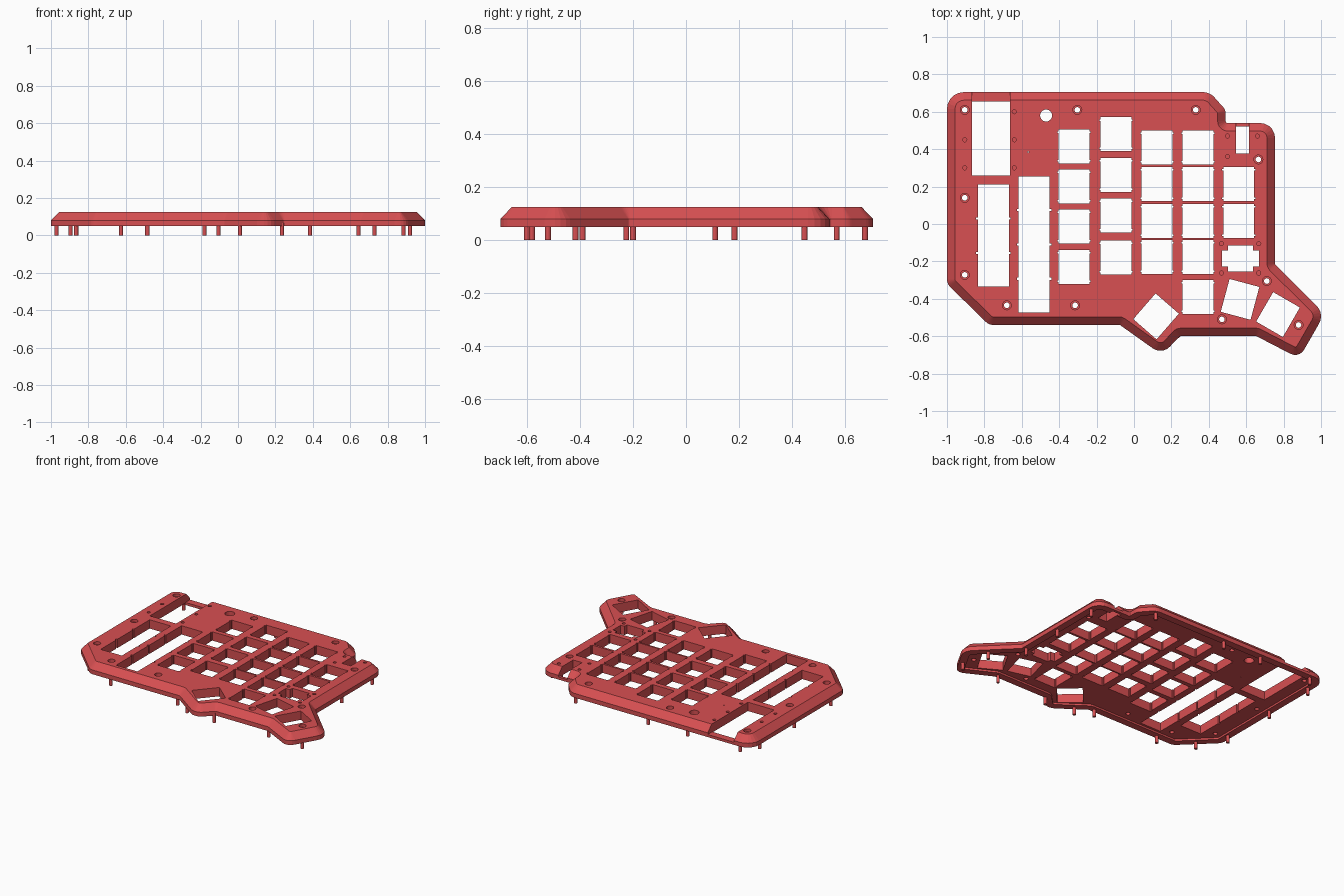
import bpy, bmesh, math
from mathutils import Vector, Matrix

if "Cube" in bpy.data.objects:
    bpy.data.objects.remove(bpy.data.objects["Cube"])

red = bpy.data.materials.new("case_red")
red.diffuse_color = (0.69, 0.08, 0.085, 1)
red.use_nodes = True
red.node_tree.nodes["Principled BSDF"].inputs["Base Color"].default_value = red.diffuse_color

# Case outline, clockwise: x, y, corner radius
OUTLINE = [(-1, .705, .09), (.405, .705, .08), (.49, .61, .05), (.49, .54, .01),
           (.754, .54, .08), (.754, -.215, .01), (1.02, -.48, .08), (.883, -.718, .055),
           (.655, -.6, .01), (.245, -.6, .01), (.15, -.70, .07), (-.075, -.54, .01),
           (-.775, -.54, .06), (-1, -.32, .06)]


def outline(inset, segs=5):
    """Outline moved inwards, with every corner rounded by the same number of points."""
    pts, n = [], len(OUTLINE)
    P = [Vector(p[:2]) for p in OUTLINE]
    for i in range(n):
        d1, d2 = (P[i] - P[i - 1]).normalized(), (P[(i + 1) % n] - P[i]).normalized()
        n1, n2 = Vector((d1.y, -d1.x)), Vector((d2.y, -d2.x))
        q = P[i] + (n1 + n2) * inset / (1 + n1.dot(n2))
        turn = math.atan2(d1.x * d2.y - d1.y * d2.x, d1.dot(d2))
        side = 1 if turn < 0 else -1
        r = max(.005, OUTLINE[i][2] - side * inset)
        start = q - d1 * r * math.tan(abs(turn) / 2)
        c = start + n1 * side * r
        for k in range(segs + 1):
            pts.append(c + Matrix.Rotation(turn * k / segs, 2) @ (start - c))
    return pts


def loft(bm, layers):
    """Solid through stacked outlines given as (inset, z)."""
    rings = [[bm.verts.new((p.x, p.y, z)) for p in outline(d)] for d, z in layers]
    n = len(rings[0])
    for a, b in zip(rings, rings[1:]):
        for i in range(n):
            bm.faces.new((a[i], a[(i + 1) % n], b[(i + 1) % n], b[i]))
    bm.faces.new(rings[0])
    bm.faces.new(rings[-1])
    bmesh.ops.recalc_face_normals(bm, faces=bm.faces)


def box(bm, x, y, w, h, z0=0, z1=.2, rot=0):
    m = (Matrix.Translation((x, y, (z0 + z1) / 2)) @ Matrix.Rotation(math.radians(rot), 4, 'Z')
         @ Matrix.Diagonal((w, h, z1 - z0, 1)))
    bmesh.ops.create_cube(bm, size=1, matrix=m)


def rod(bm, x, y, r, z0=0, z1=.2, sides=16):
    bmesh.ops.create_cone(bm, cap_ends=True, segments=sides, radius1=r, radius2=r, depth=z1 - z0,
                          matrix=Matrix.Translation((x, y, (z0 + z1) / 2)))


def finish(bm, name):
    me = bpy.data.meshes.new(name)
    bm.to_mesh(me)
    bm.free()
    ob = bpy.data.objects.new(name, me)
    bpy.context.collection.objects.link(ob)
    me.materials.append(red)
    return ob


SCREWS = [(-.905, .61), (-.303, .61), (.33, .61), (.665, .345), (-.905, .14), (-.905, -.272),
          (-.68, -.435), (-.315, -.435), (.47, -.51), (.71, -.305), (.88, -.54)]
W, H = .165, .182

# Case body with chamfered top edge
bm = bmesh.new()
loft(bm, [(0, .05), (0, .08), (.043, .125)])
case = finish(bm, "case_plate")

# Shallow recess underneath
bm = bmesh.new()
loft(bm, [(.05, .03), (.05, .063)])
recess = finish(bm, "recess_cutter")

# Openings that go right through
bm = bmesh.new()
COLUMNS = [(-.32, (.415, .2, -.013, -.23)), (-.097, (.48, .262, .045, -.179)),
           (.123, (.41, .214, .016, -.177)), (.342, (.41, .214, .016, -.177, -.39)),
           (.56, (.214, .016))]
for x, rows in COLUMNS:
    for y in rows:
        box(bm, x, y, W, H)
for x, y, a in [(.118, -.494, -41), (.567, -.403, -15), (.77, -.484, -30)]:  # thumb keys
    box(bm, x, y, W, H, rot=a)
box(bm, -.752, -.062, W, .545)      # long slots
box(bm, -.534, -.11, W, .727)
box(bm, -.765, .457, .204, .396)    # display window
box(bm, .58, .448, .07, .144)       # socket window
box(bm, .57, -.185, .134, .14)      # dial opening
for x, y in SCREWS:
    rod(bm, x, y, .015)
rod(bm, -.47, .58, .032, sides=24)
rod(bm, -.565, .385, .004, sides=8)
openings = finish(bm, "opening_cutter")

# Side notches, cable channels, screw recesses and blind holes
bm = bmesh.new()
for y in (.03, -.155):
    box(bm, -.752, y, W + .02, .012)
for y in (.075, -.11, -.293):
    box(bm, -.534, y, W + .02, .012)
for x, rows in COLUMNS:             # clip notches beside each key
    for y in rows:
        for s in (-1, 1):
            box(bm, x, y + s * .076, W + .012, .008)
box(bm, .569, -.184, .196, .087)
box(bm, -.765, .68, .204, .12, .068)
box(bm, .58, .53, .07, .08, .068)
for x, y in SCREWS:
    rod(bm, x, y, .024, .105)
for x, y in [(-.64, .6), (-.64, .45), (-.64, .3), (-.905, .45), (-.905, .3), (.5, .47), (.66, .47),
             (.5, .36), (.467, -.105), (.667, -.105), (.467, -.262), (.667, -.262)]:
    rod(bm, x, y, .011, .085, sides=12)
details = finish(bm, "detail_cutter")

bpy.context.view_layer.objects.active = case
for cutter in (recess, openings, details):
    mod = case.modifiers.new("cut", 'BOOLEAN')
    mod.operation, mod.solver, mod.object = 'DIFFERENCE', 'EXACT', cutter
    bpy.ops.object.modifier_apply(modifier=mod.name)
    bpy.data.objects.remove(cutter)

# Alignment pins around the rim
bm = bmesh.new()
for x, y in [(-.625, -.52), (-.105, -.52), (.01, -.58), (.235, -.6), (.645, -.58), (.92, -.6),
             (.885, -.39), (.73, -.2), (.73, .11), (.73, .447), (.385, .675), (-.18, .675),
             (-.485, .675), (-.895, .675), (-.97, .568), (-.97, .183), (-.97, -.225),
             (-.865, -.417)]:
    rod(bm, x, y, .011, 0, .066, 12)
finish(bm, "rim_pins")
